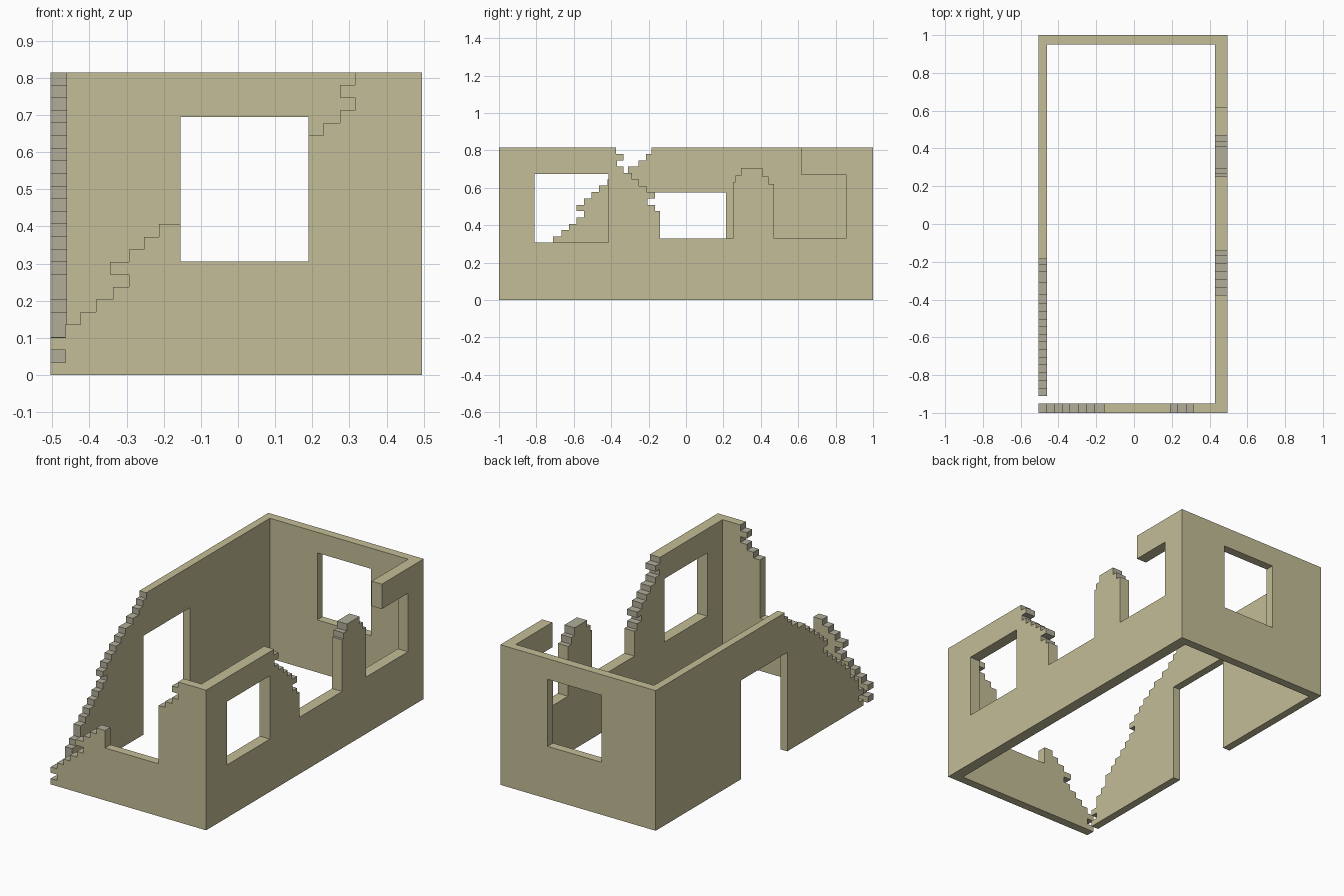
import bpy, bmesh

if "Cube" in bpy.data.objects:
    bpy.data.objects.remove(bpy.data.objects["Cube"])

H = 0.815  # wall height


def material(name, color):
    m = bpy.data.materials.new(name)
    m.diffuse_color = color
    m.use_nodes = True
    m.node_tree.nodes["Principled BSDF"].inputs["Base Color"].default_value = m.diffuse_color
    return m


STONE = material("sand_stone", (0.55, 0.51, 0.31, 1))
BROKEN = material("broken_brick", (0.44, 0.42, 0.32, 1))


def wall(name, axis, lo, hi, points, broken=()):
    """Extrude an outline (u, z) through the wall thickness; broken edges turn grey."""
    bm = bmesh.new()
    place = lambda u, z, d: (d, u, z) if axis == "x" else (u, d, z)
    a = [bm.verts.new(place(u, z, lo)) for u, z in points]
    b = [bm.verts.new(place(u, z, hi)) for u, z in points]
    bm.faces.new(a)
    bm.faces.new(b[::-1])
    n = len(points)
    for i in range(n):
        j = (i + 1) % n
        f = bm.faces.new((a[i], b[i], b[j], a[j]))
        f.material_index = int(i in broken)
    bmesh.ops.recalc_face_normals(bm, faces=bm.faces)
    mesh = bpy.data.meshes.new(name)
    bm.to_mesh(mesh)
    bm.free()
    mesh.materials.append(STONE)
    mesh.materials.append(BROKEN)
    obj = bpy.data.objects.new(name, mesh)
    bpy.context.collection.objects.link(obj)
    return obj


def combine(target, other, operation):
    mod = target.modifiers.new(operation.lower(), "BOOLEAN")
    mod.operation, mod.solver, mod.object = operation, "EXACT", other
    bpy.context.view_layer.objects.active = target
    bpy.ops.object.modifier_apply(modifier=mod.name)
    bpy.data.objects.remove(other)


def opening(target, axis, lo, hi, u0, u1, z0, z1):
    cutter = wall("opening_cutter", axis, lo, hi, [(u0, z0), (u1, z0), (u1, z1), (u0, z1)])
    cutter.hide_render = True
    combine(target, cutter, "DIFFERENCE")


def courses(ends, z0, z1):
    """Stepped outline: one brick course per entry, from z0 to z1."""
    h = (z1 - z0) / len(ends)
    return [(u, z0 + h * (k + s)) for k, u in enumerate(ends) for s in (0, 1)]


# Right wall: window, stepped break, brick post and broken lintel
post = [(.47, .33), (.47, .62), (.44, .62), (.44, .66), (.41, .66), (.41, .705),
        (.295, .705), (.295, .665), (.265, .665), (.265, .63), (.25, .63), (.25, .33)]
slope = courses([-.165, -.205, -.165, -.21, -.25, -.29, -.335, -.37, -.335, -.375], .475, H)
base = [(-1, 0), (1, 0), (1, H), (.615, H), (.615, .67), (.855, .67), (.855, .33)]
outline = base + post + [(-.14, .33), (-.14, .475)] + slope + [(-1, H)]
s = len(base)
grey = set(range(s + 1, s + 10)) | set(range(s + 13, s + 14 + len(slope) - 1))
walls = wall("ruined_walls", "x", .43, .495, outline, grey)
opening(walls, "x", .4, .55, -.81, -.415, .307, .675)

# Back wall with window
back = wall("back_wall", "y", .95, 1, [(-.505, 0), (.46, 0), (.46, H), (-.505, H)])
opening(back, "y", .9, 1.05, -.155, .19, .305, .695)
combine(walls, back, "UNION")

# Front wall, collapsed on the upper left down to the window sill
upper = courses([.19, .23, .274, .315, .274, .315], .61, H)[1:]
lower = [(-.155, .305), (-.155, .406)] + courses(
    [-.505, -.465, -.505, -.465, -.424, -.382, -.337, -.294, -.344, -.294, -.253, -.212],
    0, .406)[::-1]
outline = [(.46, 0), (.46, H)] + upper[::-1] + [(.19, .305)] + lower
u = len(upper)
grey = set(range(2, 1 + u)) | set(range(u + 4, len(outline) - 1))
front = wall("front_wall", "y", -1, -.95, outline, grey)
combine(walls, front, "UNION")

# Left wall with a long stepped break and a doorway
ends = [-.91, -.87, -.91, -.87, -.87, -.83, -.79, -.79, -.745, -.71, -.665, -.625, -.585,
        -.545, -.585, -.545, -.505, -.465, -.42, -.375, -.31, -.255, -.215, -.185]
steps = courses(ends, 0, H)
left = wall("left_wall", "x", -.505, -.46, steps + [(.97, H), (.97, 0)], range(len(steps) - 1))
opening(left, "x", -.55, -.4, -.21, .215, -.1, .575)
combine(walls, left, "UNION")
